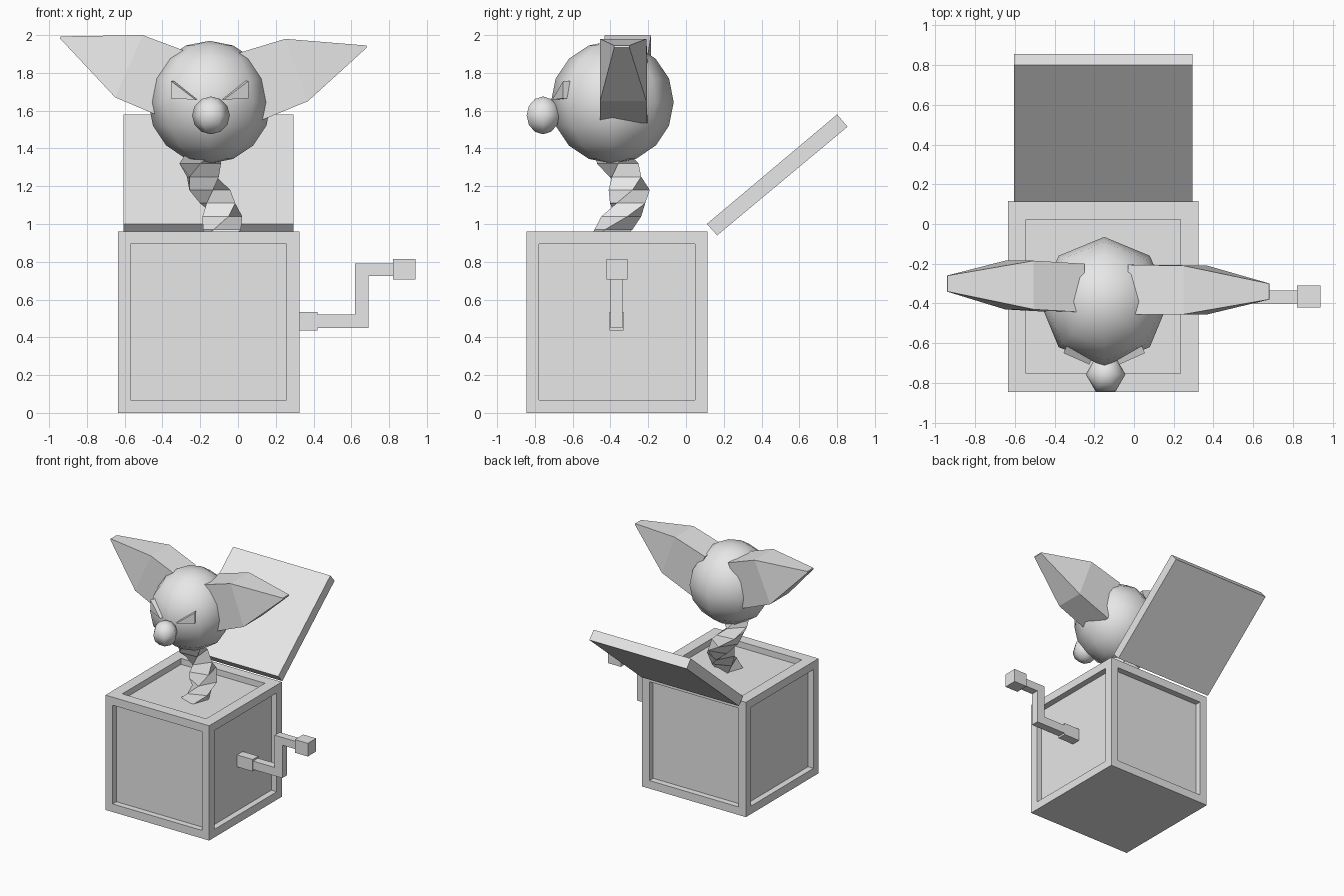
import bpy, bmesh, math
from mathutils import Matrix, Vector

if "Cube" in bpy.data.objects:
    bpy.data.objects.remove(bpy.data.objects["Cube"])

grey = bpy.data.materials.new("plain grey")
grey.diffuse_color = (0.8, 0.8, 0.8, 1)
grey.use_nodes = True
grey.node_tree.nodes["Principled BSDF"].inputs["Base Color"].default_value = grey.diffuse_color


def finish(name, bm, smooth=False):
    bmesh.ops.recalc_face_normals(bm, faces=bm.faces)
    for f in bm.faces:
        f.smooth = smooth
    me = bpy.data.meshes.new(name)
    bm.to_mesh(me)
    bm.free()
    me.materials.append(grey)
    ob = bpy.data.objects.new(name, me)
    bpy.context.collection.objects.link(ob)
    return ob


def block(bm, x, y, z):
    """Box spanning the given (min, max) ranges."""
    size = [b - a for a, b in (x, y, z)]
    mid = [(a + b) / 2 for a, b in (x, y, z)]
    m = Matrix.Translation(mid) @ Matrix.Diagonal((*size, 1))
    bmesh.ops.create_cube(bm, size=1, matrix=m)


def loft(name, rings):
    """Skin a row of equal-length rings and cap both ends."""
    bm = bmesh.new()
    loops = [[bm.verts.new(p) for p in r] for r in rings]
    n = len(loops[0])
    for a, b in zip(loops, loops[1:]):
        for i in range(n):
            j = (i + 1) % n
            bm.faces.new((a[i], a[j], b[j], b[i]))
    bm.faces.new(loops[0])
    bm.faces.new(loops[-1])
    return finish(name, bm)


def ball(name, centre, radius, segments, rings):
    bm = bmesh.new()
    # one corner points straight to the front
    m = Matrix.Translation(centre) @ Matrix.Rotation(math.pi / 2, 4, 'Z')
    bmesh.ops.create_uvsphere(bm, u_segments=segments, v_segments=rings,
                              radius=radius, matrix=m)
    return finish(name, bm, True)


# box with recessed panels on the sides and the top
bm = bmesh.new()
block(bm, (-0.635, 0.325), (-0.845, 0.115), (0, 0.96))
bm.normal_update()
for f in list(bm.faces):
    if f.normal.z < -0.5:
        continue
    margin = 0.13 if f.normal.z > 0.5 else 0.095
    bmesh.ops.inset_individual(bm, faces=[f], thickness=margin)
    bmesh.ops.inset_individual(bm, faces=[f], thickness=0, depth=-0.05)
finish("box", bm)

# open lid leaning back
lid = [(0.11, 1.0), (0.80, 1.58), (0.855, 1.515), (0.165, 0.94)]
loft("lid", [[(x, y, z) for y, z in lid] for x in (-0.605, 0.295)])

# crank: bent arm, socket and knob
arm = [(0.33, 0.45), (0.69, 0.45), (0.69, 0.725), (0.83, 0.725),
       (0.83, 0.79), (0.62, 0.79), (0.62, 0.52), (0.33, 0.52)]
loft("crank_arm", [[(x, y, z) for x, z in arm] for y in (-0.40, -0.335)])
bm = bmesh.new()
block(bm, (0.27, 0.42), (-0.405, -0.33), (0.435, 0.535))
finish("crank_socket", bm)
bm = bmesh.new()
block(bm, (0.82, 0.94), (-0.42, -0.31), (0.705, 0.815))
finish("crank_knob", bm)

# twisted neck: a square section winding around a vertical axis
rings = []
for k in range(8):
    z = 0.90 + 0.07 * k
    turn = math.radians(-65 + 41 * k)
    cx = -0.14 + 0.06 * math.cos(turn)
    cy = -0.36 + 0.06 * math.sin(turn)
    rings.append([(cx + 0.11 * math.cos(turn + i * math.pi / 2),
                   cy + 0.11 * math.sin(turn + i * math.pi / 2), z)
                  for i in range(4)])
loft("neck", rings)

# head and nose
ball("head", (-0.15, -0.39, 1.645), 0.325, 8, 8)
ball("nose", (-0.143, -0.757, 1.575), 0.1, 6, 6)

# slanted triangular eyes
for side, name in ((-1, "left_eye"), (1, "right_eye")):
    tri = [(0.205, -0.65, 1.757), (0.205, -0.65, 1.665), (0.075, -0.708, 1.658)]
    front = [Vector((-0.15 + side * x, y, z)) for x, y, z in tri]
    back = [p + Vector((-side * 0.03, 0.07, 0)) for p in front]
    loft(name, [front, back])


# ears: sections of (top x, top z, bottom x, bottom z, front y, back y)
def ear(name, sections):
    loft(name, [[(tx, y0, tz), (tx, y1, tz), (bx, y1, bz), (bx, y0, bz)]
                for tx, tz, bx, bz, y0, y1 in sections])


ear("right_ear", [(-0.03, 1.895, 0.09, 1.535, -0.455, -0.205),
                  (0.25, 1.98, 0.37, 1.65, -0.455, -0.21),
                  (0.68, 1.945, 0.683, 1.935, -0.38, -0.30)])
ear("left_ear", [(-0.25, 1.905, -0.39, 1.56, -0.445, -0.20),
                 (-0.505, 2.0, -0.65, 1.67, -0.43, -0.185),
                 (-0.94, 1.993, -0.943, 1.983, -0.34, -0.26)])
